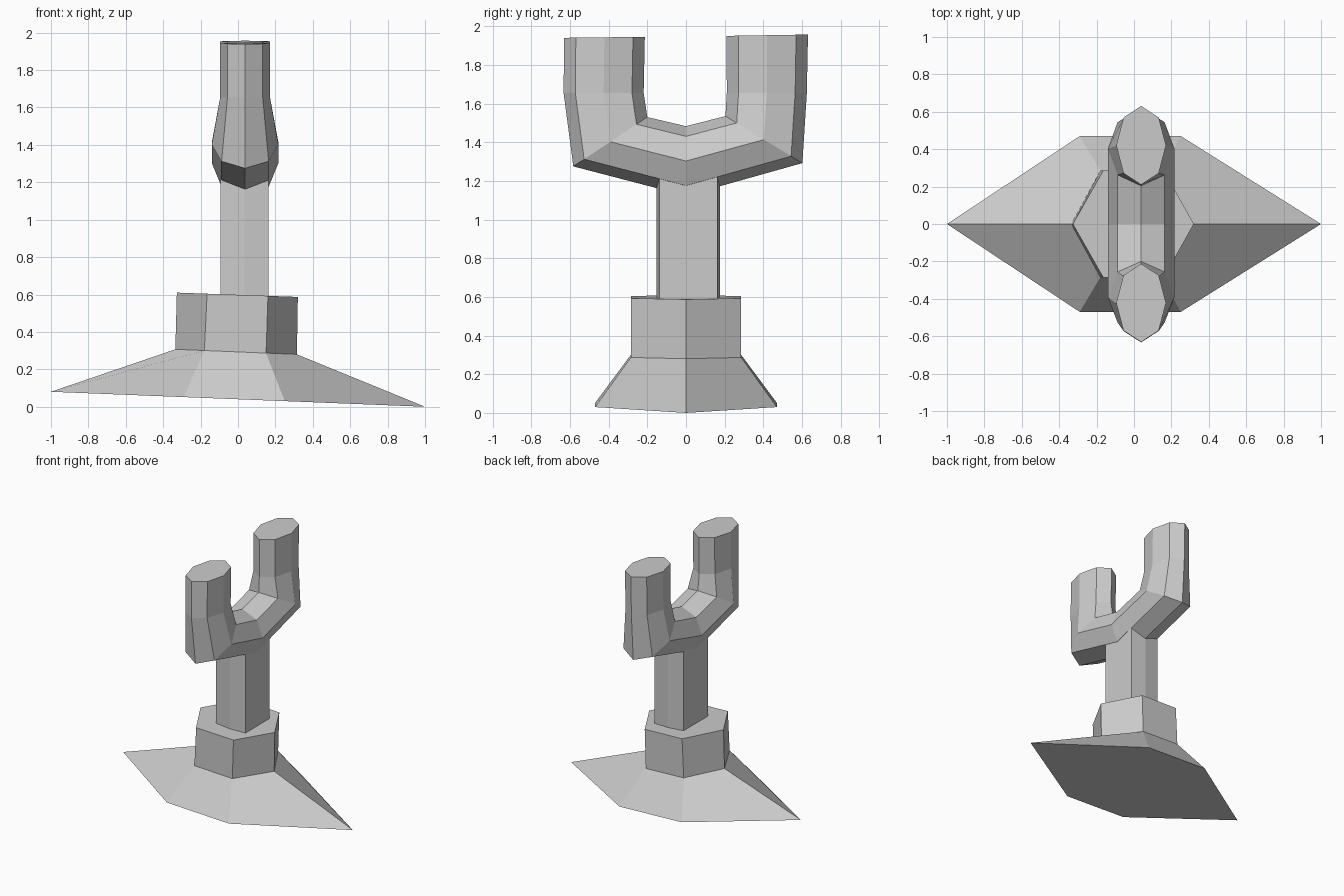
import bpy, math
from mathutils import Vector

if "Cube" in bpy.data.objects:
    bpy.data.objects.remove(bpy.data.objects["Cube"])


def loft(name, rings):
    """Skin equal-length closed rings with quads and cap both ends."""
    n = len(rings[0])
    verts = [p for r in rings for p in r]
    faces = [(k * n + i, k * n + (i + 1) % n, (k + 1) * n + (i + 1) % n, (k + 1) * n + i)
             for k in range(len(rings) - 1) for i in range(n)]
    faces.append(tuple(reversed(range(n))))
    faces.append(tuple(range((len(rings) - 1) * n, len(rings) * n)))
    mesh = bpy.data.meshes.new(name)
    mesh.from_pydata(verts, [], faces)
    mesh.update()
    obj = bpy.data.objects.new(name, mesh)
    bpy.context.collection.objects.link(obj)
    return obj


def hexagon(left, mid_l, mid_r, right, half_y, z_left, z_right):
    """Hexagon pointing along x, its height sloping from left tip to right tip."""
    def z(x):
        return z_left + (z_right - z_left) * (x - left) / (right - left)
    pts = [(left, 0), (mid_l, -half_y), (mid_r, -half_y),
           (right, 0), (mid_r, half_y), (mid_l, half_y)]
    return [(x, y, z(x)) for x, y in pts]


# Flared foot rising into a straight hexagonal collar
loft("base", [
    hexagon(-1.0, -0.29, 0.25, 1.0, 0.47, 0.08, 0.0),
    hexagon(-0.335, -0.18, 0.15, 0.315, 0.285, 0.307, 0.28),
    hexagon(-0.327, -0.165, 0.16, 0.32, 0.285, 0.61, 0.587),
])

# Neck: near-square post with shallow ridges front and back
neck_profile = [(-0.093, -0.138), (0.035, -0.152), (0.162, -0.138),
                (0.162, 0.162), (0.035, 0.175), (-0.093, 0.162)]
loft("neck", [[(x, y, z) for x, y in neck_profile] for z in (0.58, 1.28)])

# Fork: octagonal tube; each section is outer (y, z), inner (y, z), x radius
fork_sections = [
    ((-0.631, 1.940), (-0.213, 1.945), 0.133),
    ((-0.633, 1.654), (-0.219, 1.655), 0.133),
    ((-0.583, 1.275), (-0.200, 1.530), 0.178),
    ((0.0, 1.123), (0.0, 1.483), 0.178),
    ((0.602, 1.292), (0.204, 1.535), 0.178),
    ((0.625, 1.654), (0.211, 1.655), 0.133),
    ((0.631, 1.957), (0.210, 1.950), 0.133),
]
rings = []
for outer, inner, rx in fork_sections:
    o, i = Vector(outer), Vector(inner)
    mid, half = (o + i) / 2, (o - i) / 2
    ring = []
    for k in range(8):
        a = k * math.pi / 4
        p = mid + half * math.cos(a)
        ring.append((0.038 + rx * math.sin(a), p.x, p.y))
    rings.append(ring)
fork = loft("fork", rings)

# Make the fork normals point outwards
import bmesh
for obj in list(bpy.context.collection.objects):
    bm = bmesh.new()
    bm.from_mesh(obj.data)
    bmesh.ops.recalc_face_normals(bm, faces=bm.faces)
    bm.to_mesh(obj.data)
    bm.free()
